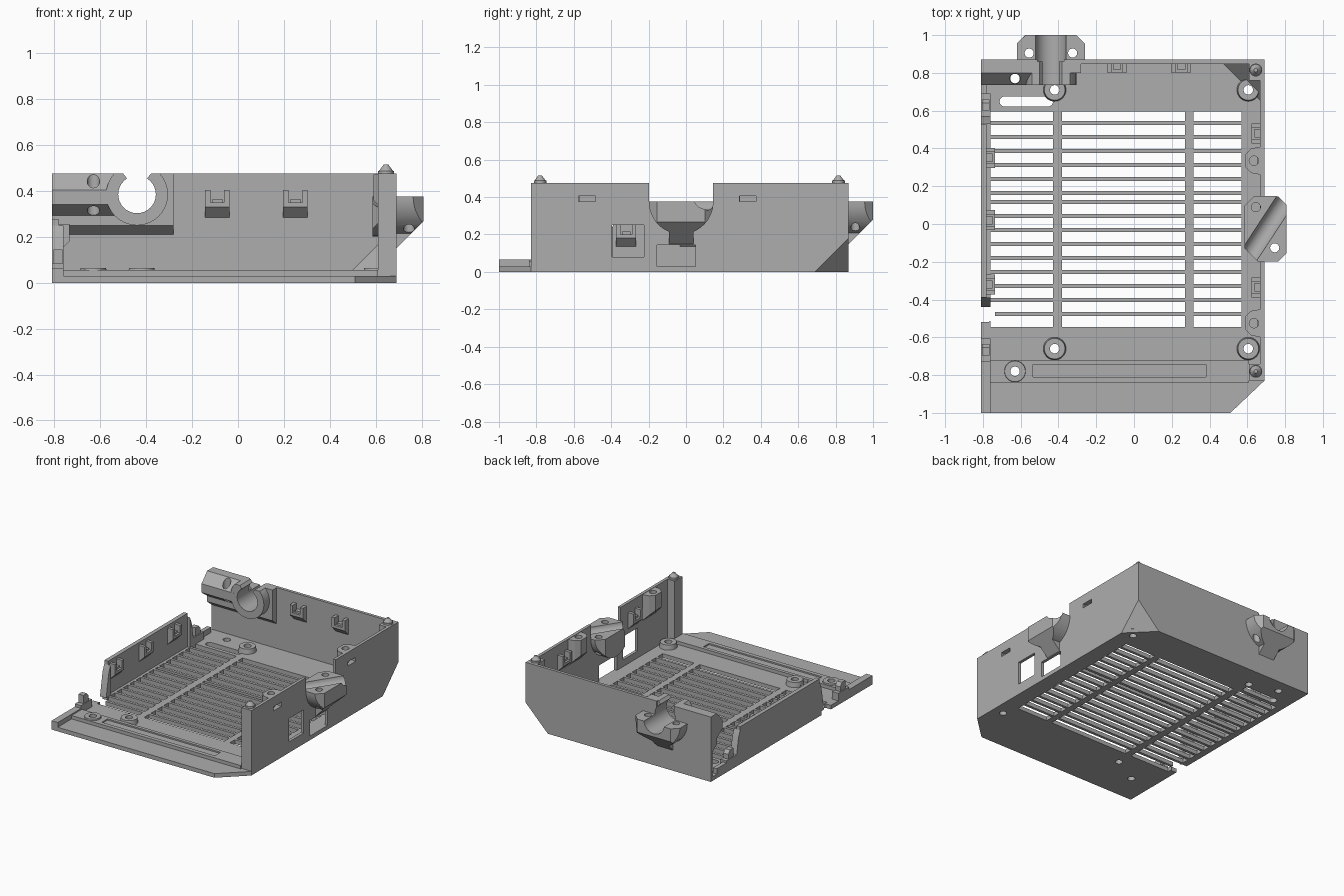
import bpy, bmesh, math
from mathutils import Vector, Matrix

cube = bpy.data.objects.get("Cube")
if cube:
    bpy.data.objects.remove(cube)

mat = bpy.data.materials.new("plain_grey")
mat.use_nodes = True
GREY = (0.42, 0.42, 0.42, 1)
mat.diffuse_color = GREY
mat.node_tree.nodes["Principled BSDF"].inputs["Base Color"].default_value = GREY


def finish(name, bm):
    bmesh.ops.recalc_face_normals(bm, faces=bm.faces)
    me = bpy.data.meshes.new(name)
    bm.to_mesh(me)
    bm.free()
    me.materials.append(mat)
    ob = bpy.data.objects.new(name, me)
    bpy.context.collection.objects.link(ob)
    return ob


def prism(name, pts, axis, lo, hi):
    """Extrude a profile along an axis; pts hold the two other coordinates in order."""
    bm = bmesh.new()
    place = {"x": lambda a, b, t: (t, a, b), "y": lambda a, b, t: (a, t, b),
             "z": lambda a, b, t: (a, b, t)}[axis]
    ends = [[bm.verts.new(place(a, b, t)) for a, b in pts] for t in (lo, hi)]
    bm.faces.new(ends[0])
    bm.faces.new(ends[1])
    for i in range(len(pts)):
        j = (i + 1) % len(pts)
        bm.faces.new((ends[0][i], ends[0][j], ends[1][j], ends[1][i]))
    return finish(name, bm)


def box(name, x0, x1, y0, y1, z0, z1):
    return prism(name, [(x0, y0), (x1, y0), (x1, y1), (x0, y1)], "z", z0, z1)


def rod(name, a, b, r, r2=None, n=32):
    a, b = Vector(a), Vector(b)
    rot = (b - a).to_track_quat("Z", "Y").to_matrix().to_4x4()
    bm = bmesh.new()
    bmesh.ops.create_cone(bm, cap_ends=True, segments=n, radius1=r,
                          radius2=r if r2 is None else r2, depth=(b - a).length,
                          matrix=Matrix.Translation((a + b) / 2) @ rot)
    return finish(name, bm)


def slice_off(ob, co, normal):
    """Remove everything on the normal side of a plane and close the cut."""
    bm = bmesh.new()
    bm.from_mesh(ob.data)
    res = bmesh.ops.bisect_plane(bm, geom=bm.verts[:] + bm.edges[:] + bm.faces[:],
                                 plane_co=co, plane_no=normal, clear_outer=True)
    edges = [e for e in res["geom_cut"] if isinstance(e, bmesh.types.BMEdge)]
    bmesh.ops.contextual_create(bm, geom=edges)
    bmesh.ops.recalc_face_normals(bm, faces=bm.faces)
    bm.to_mesh(ob.data)
    bm.free()


def cut(ob, *cutters):
    for c in cutters:
        c.hide_render = True
        m = ob.modifiers.new("cut", "BOOLEAN")
        m.operation, m.solver, m.object = "DIFFERENCE", "EXACT", c
    bpy.context.view_layer.update()
    me = bpy.data.meshes.new_from_object(ob.evaluated_get(bpy.context.evaluated_depsgraph_get()))
    ob.modifiers.clear()
    ob.data = me
    for c in cutters:
        bpy.data.objects.remove(c)


def turn(obs, x, y, angle):
    for o in obs:
        o.data.transform(Matrix.Translation((x, y, 0)) @ Matrix.Rotation(angle, 4, "Z"))


# Tray shell: floor, back wall and left wall with a bevelled lower corner
shell = box("tray_shell", -.81, .69, -.83, .87, 0, .475)
slice_off(shell, (.69, .69, 0), (1, 1, -1))
cavity = box("cavity", -.9, .668, -.9, .848, .03, .6)
slice_off(cavity, (.668, .655, .03), (1, 1, -1))
cut(shell, cavity)

# Front floor strip, side lip and low ridge
front = prism("front_floor", [(-.81, -1), (.51, -1), (.69, -.83), (-.81, -.83)], "z", 0, .03)
box("side_lip", -.81, -.76, -1, -.73, .02, .065)
ridge = box("front_ridge", -.76, .61, -.84, -.72, .02, .055)
cut(ridge, box("c", -.535, .38, -.81, -.745, .045, .1))

# Vent slots between the bars
bars = [.535 - .0741 * k for k in range(6)] + [.117 - .0741 * k for k in range(9)]
edges = [.605] + bars + [-.555]
holes = []
for top, low in zip(edges, edges[1:]):
    for x0, x1 in ((-.76, -.43), (-.38, .27), (.315, .57)):
        holes.append(box("c", x0, x1, low + .01, top - .01, -.1, .1))
# Rounded slot, hexagonal edge hole and wall openings
holes += [box("c", -.685, -.455, .622, .675, -.1, .1)]
holes += [rod("c", (x, .6485, -.1), (x, .6485, .1), .0265) for x in (-.685, -.455)]
holes.append(rod("c", (-.63, .77, -.1), (-.63, .77, .1), .025))
holes.append(prism("c", [(-.85, -.52), (-.77, -.52), (-.735, -.49), (-.735, -.44),
                         (-.77, -.41), (-.85, -.41)], "z", -.1, .1))
holes.append(box("c", .6, .8, -.395, -.225, .08, .25))
holes.append(box("c", .6, .8, -.155, .05, .03, .145))
holes.append(box("c", .6, .8, -.198, .145, .375, .6))
holes.append(rod("c", (.5, -.026, .375), (.8, -.026, .375), .165))
holes.append(rod("c", (-.44, .8, .385), (-.44, .9, .385), .082))
holes.append(box("c", -.51, -.37, .8, .9, .4, .6))
for y in (-.53, .33):
    holes.append(box("c", .6, .8, y - .045, y + .045, .375, .405))

# Screw bosses on the floor
bosses = [(-.42, .71), (.605, .71), (-.42, -.66), (.605, -.66), (-.63, -.78)]
for x, y in bosses:
    boss = rod("floor_boss", (x, y, .02), (x, y, .065), .062, .055)
    cut(boss, rod("c", (x, y, -.1), (x, y, .1), .025))
    holes.append(rod("c", (x, y, -.1), (x, y, .1), .025))
    if y < -.7:
        cut(ridge, rod("c", (x, y, -.1), (x, y, .1), .025))
cut(shell, *holes)

# Corner posts with alignment pins
for y, y0, y1 in ((-.78, -.829, -.74), (.815, .76, .86)):
    post = box("corner_post", .61, .685, y0, y1, .02, .475)
    if y > 0:
        slice_off(post, (.68, .67, .02), (1, 1, -1))
    rod("pin_base", (.645, y, .47), (.645, y, .488), .034)
    rod("pin_tip", (.645, y, .488), (.645, y, .515), .03, .01)


def clip(x, y, z, angle):
    """Snap catch facing -y before turning."""
    parts = [prism("catch_wedge", [(.005, z), (-.045, z + .05), (-.045, z + .07), (.005, z + .07)],
                   "x", -.053, .053)]
    for s in (-1, 1):
        lo, hi = sorted((s * .03, s * .053))
        parts.append(box("catch_prong", lo, hi, -.045, .005, z + .06, z + .125))
    parts.append(box("catch_tongue", -.022, .022, -.03, .005, z + .06, z + .085))
    turn(parts, x, y, angle)


# Low side wall
box("low_side_wall", -.81, -.78, -.39, .53, .02, .275)
for y in (.35, .02, -.32):
    clip(-.78, y, .13, math.pi / 2)
for x in (-.09, .25):
    clip(x, .848, .28, 0)
for y in (.48, -.335):
    clip(.668, y, .28, -math.pi / 2)

# Sloped fins and hook posts at both ends of the low wall
for y, s in ((-.39, -1), (.53, 1)):
    prism("sloped_fin", [(y, .03), (y + s * .05, .03), (y + s * .02, .2), (y, .25)], "x", -.81, -.76)
for y in (-.665, .63):
    box("hook_base", -.81, -.76, y - .065, y + .06, .02, .085)
    prism("hook", [(y - .03, .08), (y + .03, .08), (y + .03, .12), (y + .01, .145),
                   (y - .03, .145)], "x", -.805, -.765)
box("side_edge", -.81, -.78, .53, .8, .02, .07)

# Raised bosses with nut pockets on the tall side wall
for y in (.335, -.525):
    lug = prism("wall_boss", [(.675, y - .075), (.62, y - .065), (.59, y - .035), (.59, y + .035),
                              (.62, y + .065), (.675, y + .075)], "z", .28, .472)
    slice_off(lug, (.59, y, .36), (-1, 0, -1))
    cut(lug, rod("c", (.635, y, .3), (.635, y, .6), .025),
        box("c", .61, .8, y - .045, y + .045, .375, .405))

# Thick bar and backing on the back wall
backing = prism("wall_backing", [(.86, .2), (.80, .25), (.80, .475), (.86, .475)], "x", -.81, -.28)
bar = prism("bevelled_bar", [(.81, .285), (.735, .34), (.735, .405), (.80, .475), (.81, .475)],
            "x", -.81, -.54)
cut(bar, rod("c", (-.63, .77, .1), (-.63, .77, .6), .027))
ring = rod("cable_ring", (-.44, .735, .385), (-.44, .84, .385), .135)
slice_off(ring, (0, 0, .475), (0, 0, 1))
for part in (backing, bar, ring):
    cut(part, rod("c", (-.44, .7, .385), (-.44, .9, .385), .082),
        prism("c", [(-.48, .4), (-.40, .4), (-.40, .45), (-.36, .5), (-.52, .5), (-.48, .45)],
              "y", .7, .9))


def cable_clamp(name, inner, outer, r, channel, screws):
    """Half-round clamp along y around the origin; the wall face sits at y = 0."""
    body = rod(name, (0, inner, .375), (0, outer, .375), r, n=48)
    slice_off(body, (0, 0, .375), (0, 0, 1))
    slice_off(body, (0, 0, .15), (0, 1, -1))
    for s in (-1, 1):
        slice_off(body, (s * r, outer - .045, 0), (s, 1, 0))
    rib = prism("clamp_rib", [(-.02, .15), (0, .15), (outer - .015, outer + .135),
                              (outer - .015, .3), (-.02, .3)], "x", -.065, .065)
    a, b, rc = channel
    for p in (body, rib):
        cut(p, rod("c", a, b, rc))
    cut(body, *[rod("c", (x, y, .1), (x, y, .5), .024) for x, y in screws])
    return body, rib


back_clamp = cable_clamp("back_clamp", -.02, .13, .18,
                         ((0, -.3, .385), (0, .3, .385), .082), [(-.115, .035), (.115, .035)])
turn(back_clamp, -.44, .87, 0)
# Side clamp has a diagonal channel; local x runs towards -y once turned
side_clamp = cable_clamp("side_clamp", -.105, .118, .173,
                         ((.35, -.218, .38), (-.35, .24, .38), .05), [(-.115, -.045), (.1, .055)])
slice_off(side_clamp[0], (-.173, -.055, 0), (-1, -1, 0))
slice_off(side_clamp[0], (.173, -.035, 0), (1, -1, 0))
turn(side_clamp, .69, -.026, -math.pi / 2)

# Smooth the round parts while keeping edges crisp
for ob in list(bpy.context.scene.objects):
    if ob.type == "MESH":
        ob.select_set(True)
        bpy.context.view_layer.objects.active = ob
bpy.ops.object.shade_smooth_by_angle(angle=math.radians(25))
